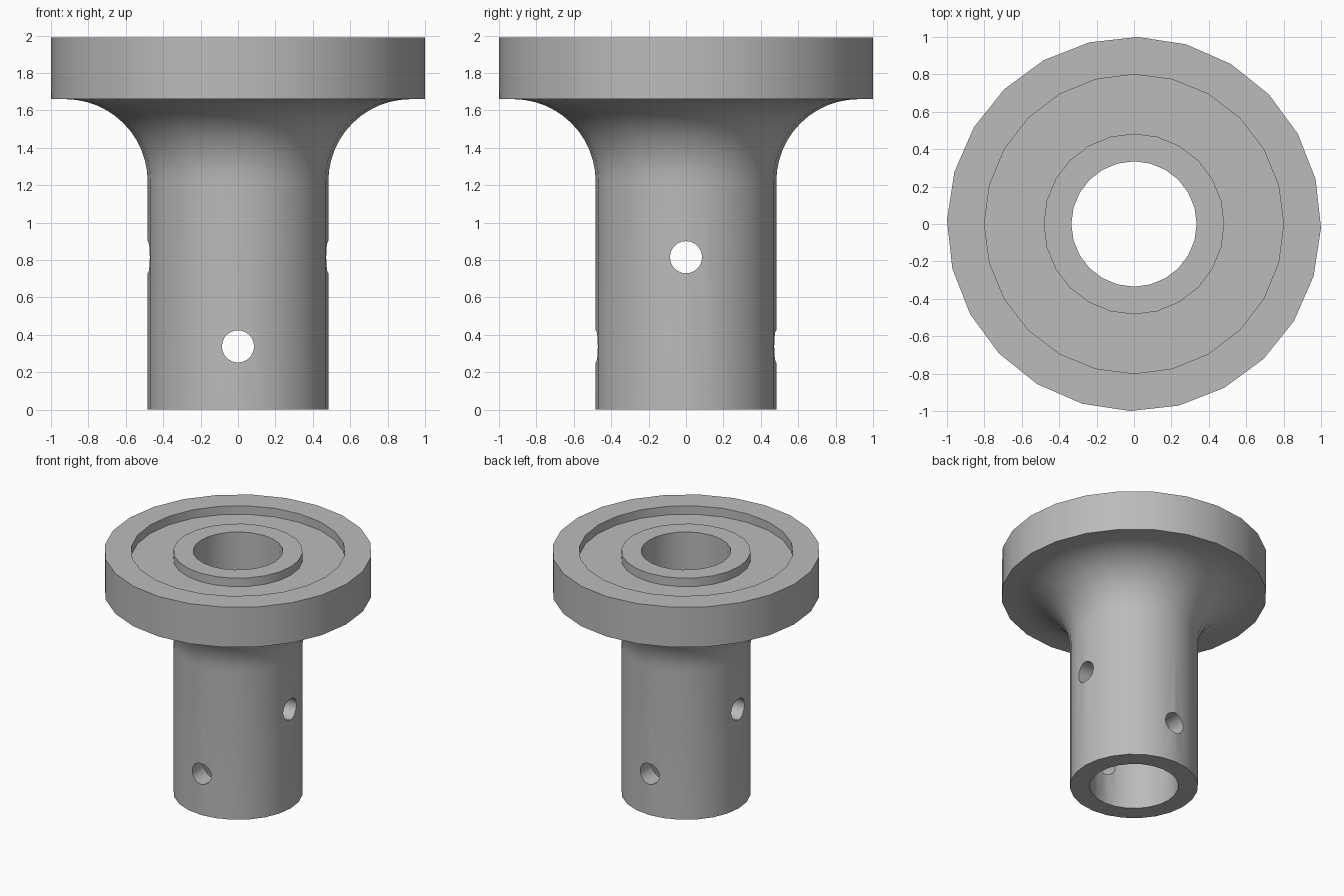
import bpy, bmesh
from math import sin, cos, pi, radians
from mathutils import Matrix

if "Cube" in bpy.data.objects:
    bpy.data.objects.remove(bpy.data.objects["Cube"], do_unlink=True)

SIDES = 24
BORE, STEM, RECESS, RIM = 0.335, 0.483, 0.8, 1.0
FLOOR, RIM_BOTTOM, TOP = 1.92, 1.66, 1.99
FILLET = 0.44

metal = bpy.data.materials.new("grey metal")
metal.use_nodes = True
grey = (0.5, 0.5, 0.5, 1)
metal.diffuse_color = grey
metal.node_tree.nodes["Principled BSDF"].inputs["Base Color"].default_value = grey


def make_object(name, bm):
    bmesh.ops.recalc_face_normals(bm, faces=bm.faces)
    mesh = bpy.data.meshes.new(name)
    bm.to_mesh(mesh)
    bm.free()
    mesh.materials.append(metal)
    obj = bpy.data.objects.new(name, mesh)
    bpy.context.collection.objects.link(obj)
    return obj


def lathe(name, profile):
    """Spin a closed (radius, height) loop around z; the rim is turned slightly."""
    bm = bmesh.new()
    rings = []
    for r, z in profile:
        turn = radians(-1.15) if r == RIM else 0
        angles = [2 * pi * i / SIDES + turn for i in range(SIDES)]
        rings.append([bm.verts.new((r * cos(a), r * sin(a), z)) for a in angles])
    for a, b in zip(rings, rings[1:] + rings[:1]):
        for i in range(SIDES):
            j = (i + 1) % SIDES
            bm.faces.new((a[i], a[j], b[j], b[i]))
    return make_object(name, bm)


# Flanged tube: stem, curved flare, rim, recess, raised collar and bore
steps = 12
flare = [(STEM + FILLET * (1 - cos(t)), RIM_BOTTOM - FILLET * (1 - sin(t)))
         for t in (pi / 2 * i / steps for i in range(steps + 1))]
profile = [(BORE, 0), (STEM, 0), *flare, (RIM, RIM_BOTTOM), (RIM, TOP),
           (RECESS, TOP), (RECESS, FLOOR), (STEM, FLOOR), (STEM, TOP), (BORE, TOP)]
body = lathe("flanged_tube", profile)

# Two cross holes through the stem, at right angles to each other
for name, axis, height in (("lower_hole", "X", 0.338), ("upper_hole", "Y", 0.815)):
    bm = bmesh.new()
    place = Matrix.Translation((0, 0, height)) @ Matrix.Rotation(pi / 2, 4, axis)
    bmesh.ops.create_cone(bm, cap_ends=True, segments=SIDES, radius1=0.086,
                          radius2=0.086, depth=1.4, matrix=place)
    cutter = make_object(name, bm)
    cutter.hide_render = True
    cut = body.modifiers.new(name, "BOOLEAN")
    cut.operation = "DIFFERENCE"
    cut.solver = "EXACT"
    cut.object = cutter
    bpy.context.view_layer.objects.active = body
    bpy.ops.object.modifier_apply(modifier=cut.name)
    bpy.data.objects.remove(cutter, do_unlink=True)

# Smooth walls with crisp rims
bpy.ops.object.select_all(action="DESELECT")
body.select_set(True)
bpy.context.view_layer.objects.active = body
bpy.ops.object.shade_smooth_by_angle(angle=radians(30))
